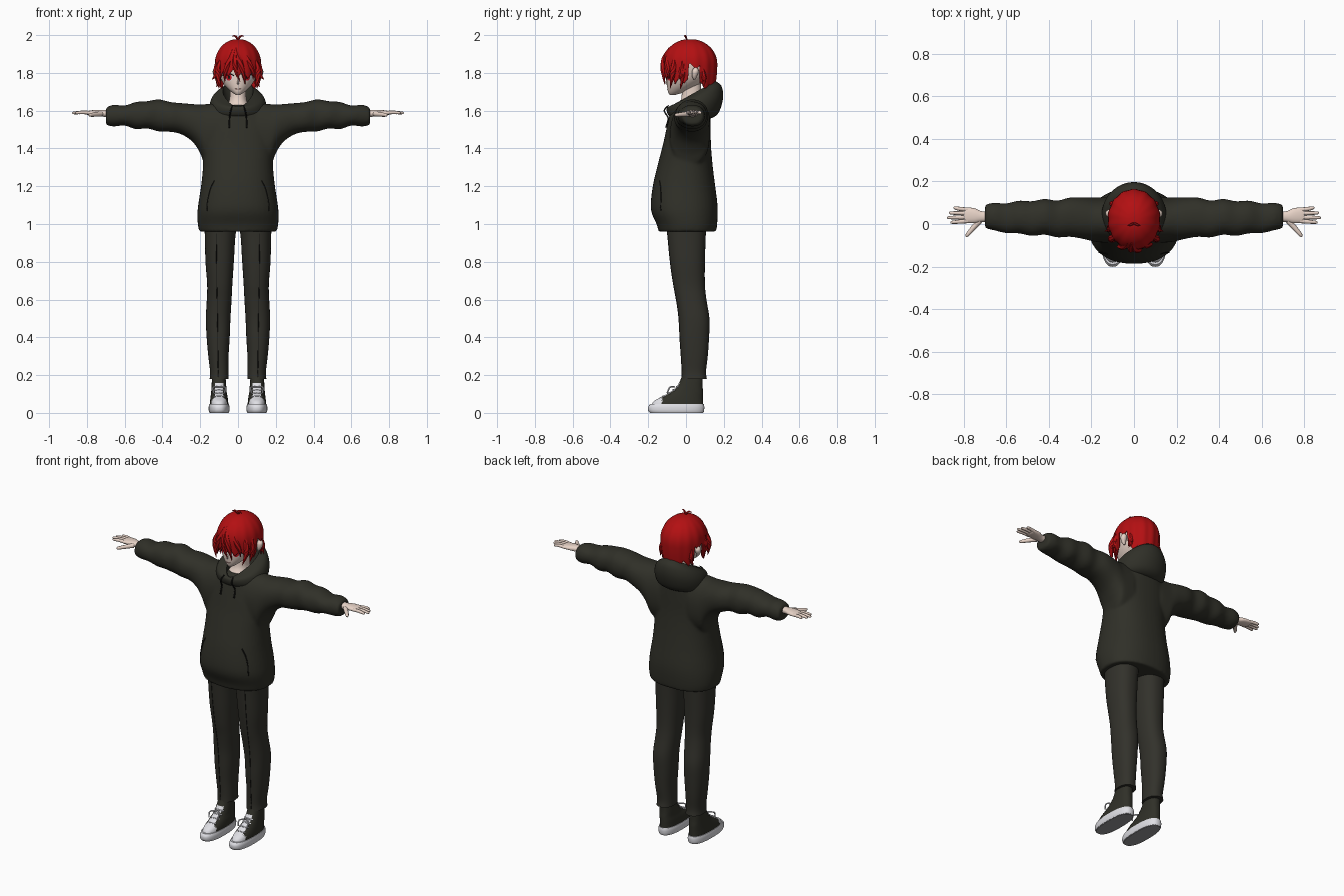
import bpy, bmesh, math
from math import sin, cos, pi, sqrt
from mathutils import Vector
from mathutils.bvhtree import BVHTree

cube = bpy.data.objects.get("Cube")
if cube:
    bpy.data.objects.remove(cube, do_unlink=True)


def material(name, r, g, b):
    m = bpy.data.materials.new(name)
    m.use_nodes = True
    m.diffuse_color = (r, g, b, 1)
    node = next(n for n in m.node_tree.nodes if n.type == 'BSDF_PRINCIPLED')
    node.inputs["Base Color"].default_value = (r, g, b, 1)
    node.inputs["Roughness"].default_value = 0.8
    return m


FABRIC = material("charcoal_fabric", .029, .029, .021)
TROUSER = material("trouser_fabric", .032, .031, .024)
SEAM = material("dark_seam", .008, .008, .007)
HAIR = material("red_hair", .45, .005, .006)
SKIN = material("pale_skin", .8, .65, .57)
WHITE = material("off_white", .74, .74, .78)
IRIS = material("red_iris", .6, .01, .02)
RUBBER = material("grey_rubber", .3, .3, .31)
LIP = material("soft_lip", .5, .25, .22)


def spline(rows, sub):
    """Catmull-Rom interpolation through rows of numbers."""
    out = []
    for i in range(len(rows) - 1):
        a, b, c, d = (rows[max(0, min(len(rows) - 1, i + k))] for k in (-1, 0, 1, 2))
        for s in range(sub):
            t = s / sub
            out.append([q + t / 2 * (r - p + t * (2*p - 5*q + 4*r - w + t * (3*(q - r) + w - p)))
                        for p, q, r, w in zip(a, b, c, d)])
    return out + [list(rows[-1])]


def skin_rings(rings, closed=False):
    """Bridge equal rings of points into verts and faces."""
    n, m = len(rings[0]), len(rings)
    verts = [v for ring in rings for v in ring]
    faces = [(i*n + j, i*n + (j+1) % n, (i+1) % m*n + (j+1) % n, (i+1) % m*n + j)
             for i in range(m if closed else m - 1) for j in range(n)]
    if not closed:
        faces += [tuple(range(n)), tuple((m-1)*n + j for j in range(n))]
    return verts, faces


def loft(rows, axis='z', power=2.2, seg=40, sub=4):
    """Rows are (position, a_min, a_max, b_min, b_max) superellipse sections."""
    rings = []
    for t, a0, a1, b0, b1 in spline(rows, sub):
        ring = []
        for j in range(seg):
            c, s = cos(2*pi*j/seg), sin(2*pi*j/seg)
            a = (a0+a1)/2 + (a1-a0)/2 * math.copysign(abs(c)**(2/power), c)
            b = (b0+b1)/2 + (b1-b0)/2 * math.copysign(abs(s)**(2/power), s)
            ring.append((a, b, t) if axis == 'z' else (t, a, b))
        rings.append(ring)
    return skin_rings(rings)


def centred(rows):
    return [(z, -h, h, y0, y1) for z, h, y0, y1 in rows]


def tube(points, radii, seg=8, sub=5):
    """Round tapered tube through points."""
    path = spline([(*p, r) for p, r in zip(points, radii)], sub)
    rings = []
    for i, (x, y, z, r) in enumerate(path):
        ahead, behind = path[min(i+1, len(path)-1)], path[max(i-1, 0)]
        q = (Vector(ahead[:3]) - Vector(behind[:3])).to_track_quat('Z', 'Y')
        rings.append([Vector((x, y, z)) + q @ Vector((r*cos(2*pi*j/seg), r*sin(2*pi*j/seg), 0))
                      for j in range(seg)])
    return skin_rings(rings)


def merge(*parts):
    verts, faces = [], []
    for v, f in parts:
        faces += [tuple(i + len(verts) for i in face) for face in f]
        verts += v
    return verts, faces


def make(name, geo, *mats, mirror=False, rule=None):
    me = bpy.data.meshes.new(name)
    me.from_pydata(*geo[:1], [], geo[1])
    bm = bmesh.new()
    bm.from_mesh(me)
    bmesh.ops.recalc_face_normals(bm, faces=bm.faces)
    bm.to_mesh(me)
    bm.free()
    for m in mats:
        me.materials.append(m)
    for p in me.polygons:
        p.use_smooth = True
        if rule:
            p.material_index = rule(p.center, p.normal)
    me.set_sharp_from_angle(angle=math.radians(50))
    ob = bpy.data.objects.new(name, me)
    bpy.context.collection.objects.link(ob)
    if mirror:
        ob.modifiers.new("mirror", 'MIRROR').use_mirror_merge = False
    return ob


def on_front(geo, x, z, lift):
    """Point on the front of a shape."""
    hit = BVHTree.FromPolygons(*geo).ray_cast(Vector((x, -1, z)), Vector((0, 1, 0)))[0]
    return (x, (hit.y if hit else -.1) - lift, z)


def trace(geo, pts, r, lift=0):
    return tube([on_front(geo, x, z, lift) for x, z in spline(pts, 4)], [r] * (len(pts)*4 - 3), 6, 2)


# Hoodie body with sleeves fused in
torso = loft(centred([
    (.96, .205, -.145, .16), (1, .213, -.156, .165), (1.06, .215, -.182, .168),
    (1.12, .208, -.186, .165), (1.22, .193, -.172, .152), (1.32, .185, -.148, .14),
    (1.42, .188, -.122, .132), (1.52, .185, -.1, .13), (1.6, .14, -.08, .125),
    (1.63, .08, -.06, .1)]), power=2.3)
sleeve = loft([
    (.1, -.09, .125, 1.3, 1.64), (.17, -.085, .125, 1.31, 1.635), (.2, -.08, .125, 1.375, 1.632),
    (.24, -.07, .125, 1.435, 1.635), (.3, -.06, .125, 1.475, 1.64), (.36, -.063, .11, 1.488, 1.646),
    (.42, -.05, .118, 1.49, 1.66), (.48, -.056, .107, 1.506, 1.65), (.54, -.044, .11, 1.502, 1.646),
    (.6, -.043, .097, 1.521, 1.627), (.66, -.029, .1, 1.516, 1.631), (.7, -.02, .09, 1.525, 1.615)], 'x')
other = ([(-x, y, z) for x, y, z in sleeve[0]], sleeve[1])
hoodie = make("hoodie", merge(torso, sleeve, other), FABRIC)
remesh = hoodie.modifiers.new("fuse", 'REMESH')
remesh.mode, remesh.voxel_size, remesh.use_smooth_shade = 'VOXEL', .009, True
relax = hoodie.modifiers.new("relax", 'SMOOTH')
relax.iterations = 4

# Hood lying around the neck, swept from front to back
rings = []
for k in range(64):
    a = 2*pi*k/64
    s = (1 - cos(a)) / 2
    section = [  # width, front y, back y, front z, back z
        (.1*(.55 + .45*s), -.085, .155, 1.622, 1.757), (.13, -.1, .188, 1.617, 1.73),
        (.15, -.102, .196, 1.598, 1.665), (.145, -.092, .17, 1.575, 1.585),
        (.12, -.07, .12, 1.565, 1.56), (.066, -.05, .11, 1.59, 1.62)]
    section.append(section[0])
    rings.append([(w*sin(a), y0 + (y1-y0)*s, z0 + (z1-z0)*s)
                  for w, y0, y1, z0, z1 in spline(section, 4)[:-1]])
make("hood", skin_rings(rings, True), FABRIC)

# Drawstrings and pouch openings
make("drawstring", tube([(.03, -.092, 1.628), (.038, -.115, 1.6), on_front(torso, .045, 1.56, .006),
                         on_front(torso, .046, 1.51, .006)], [.003, .004, .004, .005]), SEAM, mirror=True)
make("pocket_opening", trace(torso, [(.125, 1.23), (.145, 1.19), (.16, 1.13), (.165, 1.07)], .003),
     SEAM, mirror=True)

# Trousers
leg = loft([
    (1.03, -.01, .18, -.11, .11), (.95, .012, .176, -.1, .105), (.8, .022, .172, -.085, .1),
    (.68, .03, .163, -.068, .1), (.6, .034, .165, -.052, .108), (.5, .04, .17, -.038, .124),
    (.4, .044, .166, -.033, .122), (.3, .05, .157, -.026, .115), (.22, .05, .148, -.022, .106),
    (.18, .049, .15, -.024, .11)], power=2.3)
make("trouser_leg", leg, TROUSER, mirror=True)
make("trouser_crease", trace(leg, [(.115, .95), (.112, .7), (.108, .45), (.105, .19)], .002), SEAM, mirror=True)

# Shoes
upper = loft([
    (.03, .05, .15, -.185, .09), (.06, .052, .148, -.172, .09), (.085, .055, .145, -.13, .09),
    (.11, .06, .142, -.085, .09), (.14, .062, .14, -.05, .088), (.18, .065, .138, -.027, .088),
    (.22, .067, .136, -.015, .086)], power=2.4)


def shoe_colour(c, n):
    toe = c.y < -.125
    tongue = n.y < -.35 and abs(c.x - .1) < .022 and c.z < .155
    return 1 if toe or tongue else 0


make("shoe_upper", upper, FABRIC, WHITE, mirror=True, rule=shoe_colour)
make("shoe_sole", loft([(.003, .048, .152, -.194, .093), (.014, .045, .155, -.2, .096),
                        (.032, .045, .155, -.2, .097), (.046, .048, .152, -.19, .094)], power=2.5),
     WHITE, RUBBER, mirror=True, rule=lambda c, n: 1 if n.z < -.8 else 0)
make("outsole", loft([(0, .05, .15, -.19, .091), (.006, .049, .151, -.193, .093)], power=2.5, sub=1),
     RUBBER, mirror=True)
laces = [trace(upper, [(.072, z), (.1, z + .004), (.128, z)], .004) for z in (.085, .102, .119, .136)]
for dx in (-.032, .032):
    laces.append(tube([(.1, -.062, .138), (.1 + dx, -.085, .135), (.1 + dx*.9, -.1, .105)], [.004]*3))
make("shoe_laces", merge(*laces), WHITE, mirror=True)

# Hands
fingers = [loft([(.67, .01, .06, 1.565, 1.605), (.715, .01, .06, 1.568, 1.604),
                 (.75, .004, .074, 1.573, 1.604), (.79, .006, .078, 1.576, 1.6),
                 (.802, .014, .072, 1.58, 1.596)], 'x', seg=20)]
for y0, y1, tip in ((.014, .008, .862), (.032, .03, .876), (.05, .052, .868), (.067, .076, .848)):
    fingers.append(tube([(.78, y0, 1.588), (.82, (y0+y1)/2, 1.591), (tip - .006, y1, 1.588), (tip, y1, 1.587)],
                        [.01, .0095, .007, .002]))
fingers.append(tube([(.725, .015, 1.583), (.755, -.018, 1.58), (.782, -.05, 1.577), (.79, -.06, 1.576)],
                    [.014, .012, .009, .003]))
make("hand", merge(*fingers), SKIN, mirror=True)

# Neck and head
make("neck", loft(centred([(1.57, .085, -.06, .09), (1.61, .07, -.055, .09), (1.65, .048, -.03, .085),
                           (1.69, .043, -.022, .08), (1.76, .043, -.02, .08)])), SKIN)
head = loft(centred([(1.684, .012, -.086, -.055), (1.7, .036, -.095, 0), (1.73, .067, -.1, .06),
                     (1.77, .092, -.102, .11), (1.82, .105, -.1, .135), (1.88, .105, -.095, .138),
                     (1.93, .08, -.065, .11), (1.955, .03, 0, .05)]), power=2)
make("head", head, SKIN)
make("nose", tube([(0, -.1, 1.765), (0, -.105, 1.748), (0, -.1, 1.74)], [.002, .005, .003]), SKIN)
make("mouth", trace(head, [(-.016, 1.716), (0, 1.714), (.016, 1.716)], .0018), LIP)
make("ear", tube([(.108, .045, 1.765), (.114, .045, 1.785), (.116, .05, 1.81), (.11, .05, 1.83)],
                 [.006, .014, .018, .006], 12), SKIN, mirror=True)


def patch(name, x, z, w, h, lift, mat):
    """Thin oval plate hugging the face."""
    ovals = [[on_front(head, x + w*k*cos(a*pi/12), z + h*k*sin(a*pi/12), lift) for a in range(24)]
             for k in (1, .5, .1)]
    verts, faces = skin_rings(ovals)
    make(name, (verts, faces[:-2] + faces[-1:]), mat, mirror=True)


# Eyes
patch("eye_white", .05, 1.777, .027, .019, .002, WHITE)
patch("eye_iris", .048, 1.777, .015, .018, .004, IRIS)
patch("eye_pupil", .048, 1.777, .006, .009, .006, SEAM)
make("eyelash", trace(head, [(.022, 1.786), (.05, 1.797), (.08, 1.786)], .003, .003), SEAM, mirror=True)

# Hair shell with a jagged lower edge
COUNT, STEPS = 168, 9
rings = []
for i in range(1, 2*STEPS + 1):
    ring = []
    for j in range(COUNT):
        a = 2*pi*j/COUNT
        s = sin(a)
        edge = 1.775 if s < -.6 else 1.74 if s < -.05 else 1.81 if s < .38 else 1.71
        edge += .035 * abs((j / 6) % 2 - 1) + .008*sin(3*a + 1)
        if i <= STEPS:
            z, r = 1.85 + .13*cos(pi/2*i/STEPS), sin(pi/2*i/STEPS)
        else:
            f = (i - STEPS) / STEPS
            z = 1.85 + (edge - 1.85)*f
            r = 1 - .12*((1.85 - z)/.15)**2
        r *= 1 + .012*min(1, i/STEPS)*cos(pi*j/6 + pi)
        ring.append((.123*r*cos(a), .021 + .143*r*s, z))
    rings.append(ring)
verts, faces = skin_rings(rings)
shell = make("hair_shell", (verts, faces[:-1]), HAIR)
thick = shell.modifiers.new("thickness", 'SOLIDIFY')
thick.thickness, thick.offset = .006, -1


def lock(r, *points):
    return tube(points, [r*.5, r, r*.75, r*.05], 6)


# Fringe, side locks and crown tuft
make("fringe", merge(
    lock(.016, (-.01, -.085, 1.93), (.005, -.115, 1.87), (.025, -.122, 1.81), (.038, -.112, 1.738)),
    lock(.014, (-.01, -.085, 1.93), (-.015, -.115, 1.87), (-.012, -.122, 1.81), (.012, -.118, 1.752)),
    lock(.015, (-.03, -.085, 1.92), (-.05, -.105, 1.86), (-.068, -.105, 1.8), (-.07, -.1, 1.75)),
    lock(.014, (.03, -.085, 1.92), (.055, -.1, 1.86), (.078, -.095, 1.81), (.08, -.09, 1.765))), HAIR)
make("side_locks", merge(
    lock(.016, (.085, -.06, 1.88), (.106, -.068, 1.82), (.104, -.075, 1.77), (.088, -.085, 1.715)),
    lock(.013, (.11, -.02, 1.87), (.116, -.025, 1.82), (.12, -.028, 1.785), (.138, -.035, 1.765)),
    lock(.014, (.115, -.01, 1.85), (.114, -.015, 1.8), (.108, -.02, 1.76), (.1, -.03, 1.715)),
    lock(.013, (.1, .09, 1.82), (.103, .095, 1.78), (.103, .095, 1.75), (.115, .09, 1.725))),
    HAIR, mirror=True)
make("crown_tuft", lock(.006, (0, .005, 1.972), (.008, 0, 1.988), (.02, -.005, 1.996), (.035, -.01, 1.992)),
     HAIR, mirror=True)
